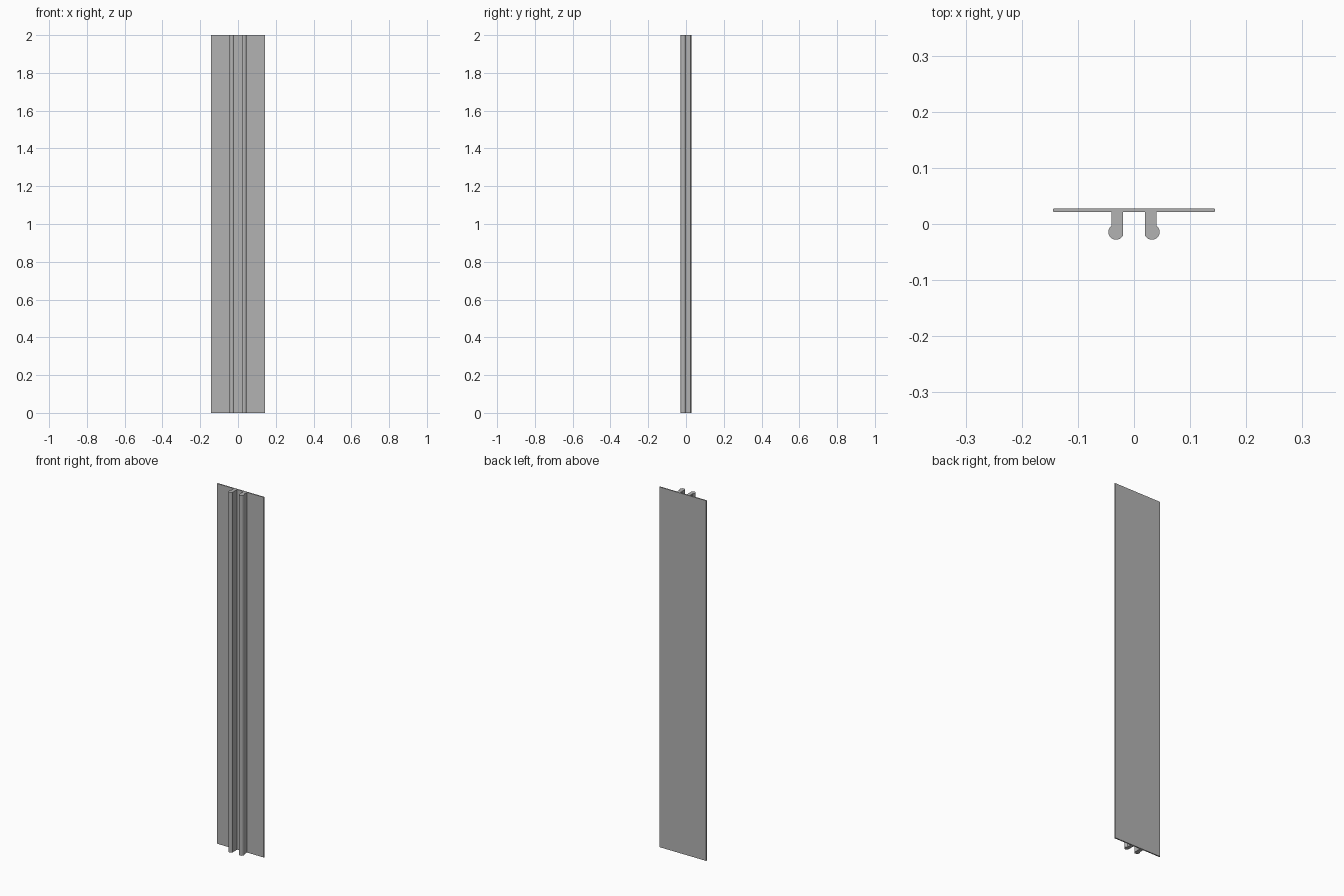
import bpy, bmesh, math

if "Cube" in bpy.data.objects:
    bpy.data.objects.remove(bpy.data.objects["Cube"], do_unlink=True)

HEIGHT = 2.0
HALF_W, BACK, PLATE_FRONT = 0.144, 0.028, 0.0215
LEG_IN, LEG_OUT = 0.02, 0.04
BULB_X, BULB_Y, BULB_R = 0.032, -0.0142, 0.0138
CHAMFER = 0.001

grey = bpy.data.materials.new("plain grey")
grey.use_nodes = True
colour = (0.45, 0.45, 0.45, 1)
grey.diffuse_color = colour
grey.node_tree.nodes["Principled BSDF"].inputs["Base Color"].default_value = colour

# Right half of the section: inner leg face, rounded bulb, outer leg face, plate edge
start = -math.acos((LEG_IN - BULB_X) / BULB_R)
end = math.acos((LEG_OUT - BULB_X) / BULB_R)
steps = 20
half = [(LEG_IN, PLATE_FRONT)]
for i in range(steps + 1):
    a = start + (end - start) * i / steps
    half.append((BULB_X + BULB_R * math.cos(a), BULB_Y + BULB_R * math.sin(a)))
half += [(LEG_OUT, PLATE_FRONT),
         (HALF_W - CHAMFER, PLATE_FRONT), (HALF_W, PLATE_FRONT + CHAMFER),
         (HALF_W, BACK - CHAMFER), (HALF_W - CHAMFER, BACK)]

# Mirror the half section and extrude it to full height
section = half + [(-x, y) for x, y in reversed(half)]
bm = bmesh.new()
base = bm.faces.new([bm.verts.new((x, y, 0)) for x, y in section])
top = bmesh.ops.extrude_face_region(bm, geom=[base], use_keep_orig=True)["geom"]
bmesh.ops.translate(bm, vec=(0, 0, HEIGHT),
                    verts=[g for g in top if isinstance(g, bmesh.types.BMVert)])
bmesh.ops.recalc_face_normals(bm, faces=bm.faces)
mesh = bpy.data.meshes.new("cover_strip")
bm.to_mesh(mesh)
bm.free()
mesh.materials.append(grey)

strip = bpy.data.objects.new("cover_strip", mesh)
bpy.context.collection.objects.link(strip)
bpy.context.view_layer.objects.active = strip
strip.select_set(True)
bpy.ops.object.shade_smooth_by_angle(angle=math.radians(30))
